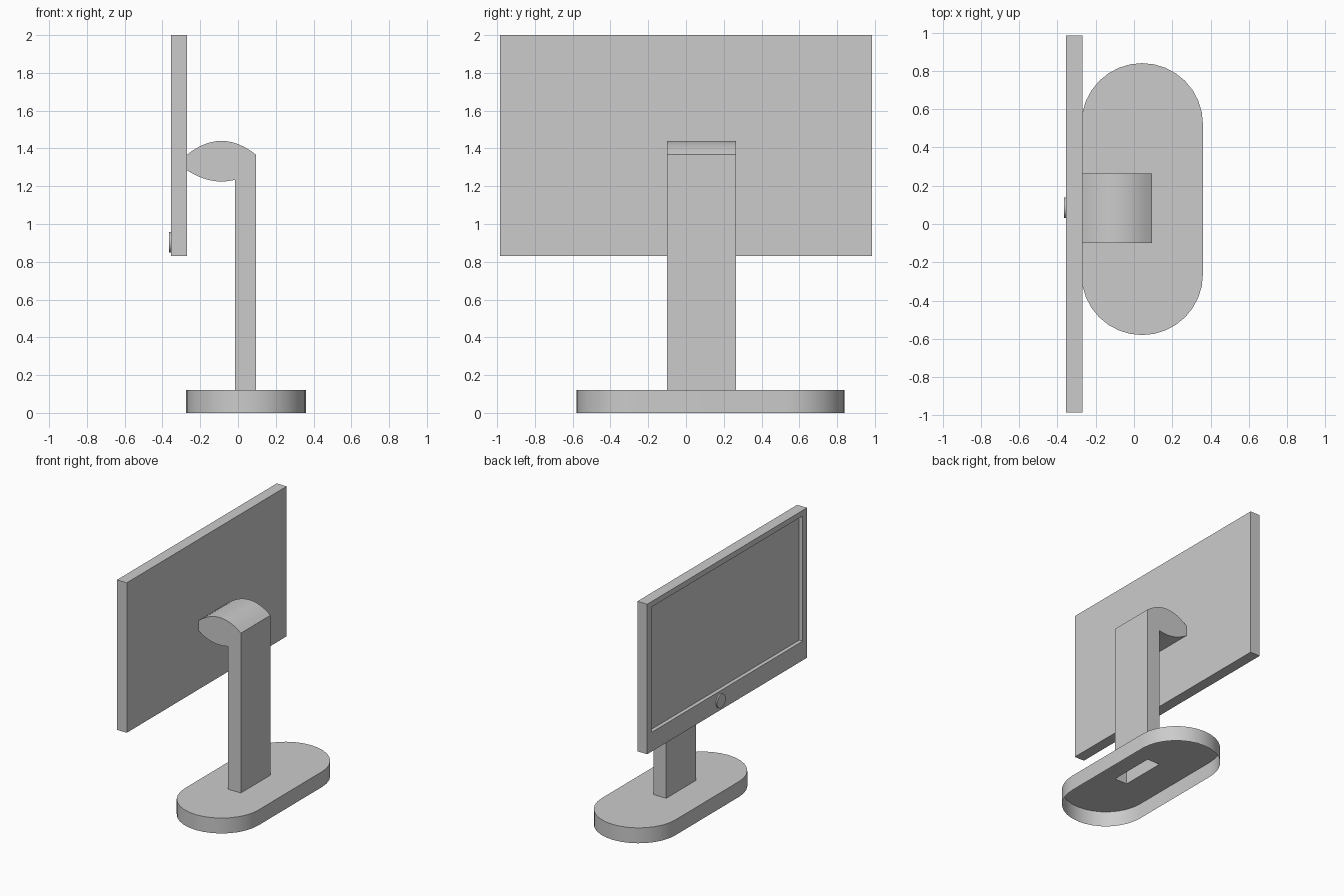
import bpy, bmesh, math
from mathutils import Matrix, Vector

if "Cube" in bpy.data.objects:
    bpy.data.objects.remove(bpy.data.objects["Cube"])

grey = bpy.data.materials.new("light grey")
grey.diffuse_color = (0.6, 0.6, 0.6, 1)
grey.use_nodes = True
grey.node_tree.nodes["Principled BSDF"].inputs["Base Color"].default_value = grey.diffuse_color


def finish(name, bm, smooth=False):
    bmesh.ops.recalc_face_normals(bm, faces=bm.faces[:])
    mesh = bpy.data.meshes.new(name)
    bm.to_mesh(mesh)
    bm.free()
    mesh.materials.append(grey)
    obj = bpy.data.objects.new(name, mesh)
    bpy.context.collection.objects.link(obj)
    if smooth:
        bpy.ops.object.select_all(action='DESELECT')
        obj.select_set(True)
        bpy.context.view_layer.objects.active = obj
        bpy.ops.object.shade_smooth_by_angle(angle=math.radians(30))
    return obj


def loop_edges(bm, points):
    verts = [bm.verts.new(p) for p in points]
    return [bm.edges.new((verts[i - 1], verts[i])) for i in range(len(verts))]


# Shared stand dimensions
COL_X = (-0.015, 0.095)
COL_Y = (-0.10, 0.265)
BASE_TOP = 0.12

# Base: stadium-shaped shell, open underneath, with a slot under the column
bm = bmesh.new()
cx, cy, r, half, seg = 0.0425, 0.13, 0.3175, 0.3925, 16
outline = []
for side in (0, 1):
    for i in range(seg + 1):
        a = math.pi * (side + i / seg)
        y = cy + (half if side == 0 else -half) + r * math.sin(a)
        outline.append((cx + r * math.cos(a), y, BASE_TOP))
rim = loop_edges(bm, outline)
slot = loop_edges(bm, [(COL_X[0], COL_Y[0], BASE_TOP), (COL_X[1], COL_Y[0], BASE_TOP),
                       (COL_X[1], COL_Y[1], BASE_TOP), (COL_X[0], COL_Y[1], BASE_TOP)])
bmesh.ops.triangle_fill(bm, edges=rim + slot, use_beauty=True, normal=(0, 0, 1))
wall = bmesh.ops.extrude_edge_only(bm, edges=rim)["geom"]
for v in wall:
    if isinstance(v, bmesh.types.BMVert):
        v.co.z = 0
finish("base", bm, True)

# Column and curved head: one side profile swept across y, open at the foot
mid, span, n = -0.0875, 0.1825, 12
profile = [(COL_X[0], BASE_TOP)]
for i in range(n + 1):
    x = COL_X[0] + (mid - span - COL_X[0]) * i / n
    profile.append((x, 1.225 + 0.06 * ((x - mid) / span) ** 2))
for i in range(n + 1):
    t = -1 + 2 * i / n
    profile.append((mid + span * t, 1.44 - 0.073 * t * t))
profile.append((COL_X[1], BASE_TOP))
bm = bmesh.new()
sides = [[bm.verts.new((x, y, z)) for x, z in profile] for y in COL_Y]
for ring in sides:
    bm.faces.new(ring)
for i in range(len(profile) - 1):
    bm.faces.new((sides[0][i], sides[0][i + 1], sides[1][i + 1], sides[1][i]))
finish("column_and_head", bm, True)

# Screen housing: slab with a recessed display, wider border at the bottom
bm = bmesh.new()
bmesh.ops.create_cube(bm, size=1, matrix=Matrix.Translation((-0.3125, 0, 1.415))
                      @ Matrix.Diagonal((0.085, 1.97, 1.17, 1)))
front = min(bm.faces, key=lambda f: f.calc_center_median().x)
bmesh.ops.inset_individual(bm, faces=[front], thickness=0.05)
for v in front.verts:
    v.co.y = math.copysign(0.93, v.co.y)
    v.co.z = 1.957 if v.co.z > 1.4 else 0.98
display = bmesh.ops.extrude_discrete_faces(bm, faces=[front])["faces"][0]
bmesh.ops.translate(bm, verts=display.verts[:], vec=Vector((0.03, 0, 0)))
finish("screen", bm)

# Power button: thin disc on the lower border
bm = bmesh.new()
bmesh.ops.create_cone(bm, cap_ends=True, segments=24, radius1=0.054, radius2=0.054, depth=0.01,
                      matrix=Matrix.Translation((-0.36, 0.085, 0.904))
                      @ Matrix.Rotation(math.pi / 2, 4, 'Y'))
finish("power_button", bm, True)
